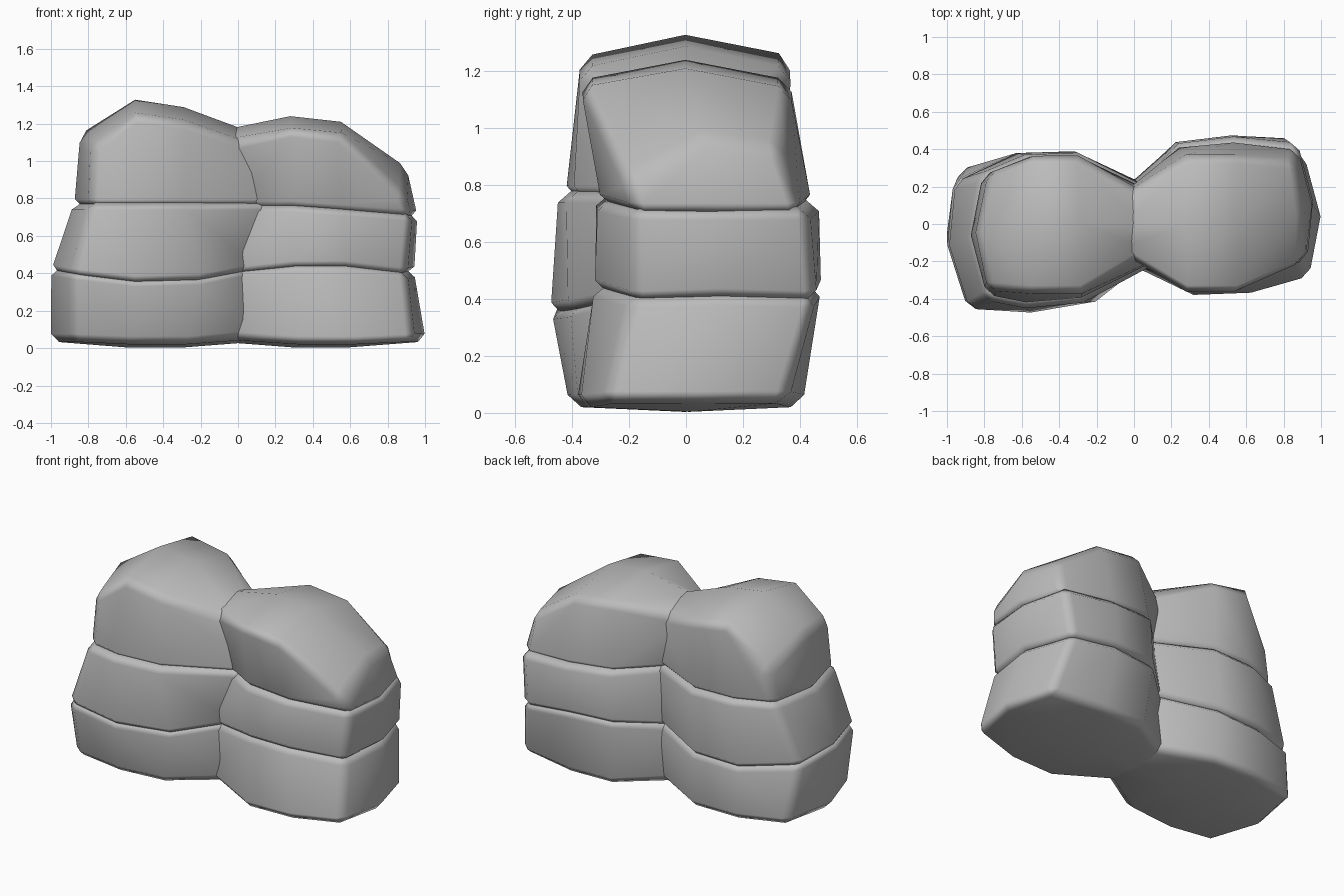
import bpy
import bmesh
from mathutils import Vector

if "Cube" in bpy.data.objects:
    bpy.data.objects.remove(bpy.data.objects["Cube"], do_unlink=True)

stone = bpy.data.materials.new("grey stone")
stone.use_nodes = True
GREY = (0.5, 0.5, 0.5, 1)
stone.diffuse_color = GREY
stone.node_tree.nodes["Principled BSDF"].inputs["Base Color"].default_value = GREY

CHAMFER = 0.042


def layer(front_x, back_x, front, back, zs, end, lift=0.0, back_z=None):
    """Four stations from the seam outwards, each with a front, middle and back point."""
    rows = []
    for fx, bx, f, b, z in zip(front_x, back_x, front, back, zs):
        rows.append([Vector((fx, f, z)),
                     Vector(((fx + bx) / 2, (f + b) / 2, z + lift)),
                     Vector((bx, b, z))])
    rows[3][1].x, rows[3][1].z = end
    if back_z is not None:
        rows[3][2].z = back_z
    # push the inner end into the neighbouring stack
    for j in range(3):
        rows[0][j] += (rows[0][j] - rows[1][j]) * 0.35
    return rows


def rock(name, low, high, drop=0.0, tuck=1.0):
    """Drop sinks the underside into the rock below, tuck narrows it."""
    bm = bmesh.new()
    bottom = [[bm.verts.new((p.x, p.y * tuck, p.z - drop)) for p in row] for row in low]
    top = [[bm.verts.new(p) for p in row] for row in high]
    # top and bottom caps
    for g in (bottom, top):
        for i in range(3):
            for j in range(2):
                bm.faces.new((g[i][j], g[i + 1][j], g[i + 1][j + 1], g[i][j + 1]))
    # side walls around the rim
    rim = [(i, 0) for i in range(4)] + [(3, 1)] + [(i, 2) for i in (3, 2, 1, 0)] + [(0, 1)]
    worn = []
    for (a, b), (c, d) in zip(rim, rim[1:] + rim[:1]):
        bm.faces.new((bottom[a][b], bottom[c][d], top[c][d], top[a][b]))
        worn += [bm.edges.get((g[a][b], g[c][d])) for g in (bottom, top)]
    # chamfer the rims and the two outer corners
    worn += [bm.edges.get((bottom[3][j], top[3][j])) for j in (0, 2)]
    bmesh.ops.recalc_face_normals(bm, faces=bm.faces)
    bmesh.ops.bevel(bm, geom=worn, offset=CHAMFER, segments=1, affect='EDGES',
                    profile=0.5, clamp_overlap=False)
    for f in bm.faces:
        f.smooth = True
    mesh = bpy.data.meshes.new(name)
    bm.to_mesh(mesh)
    bm.free()
    mesh.materials.append(stone)
    ob = bpy.data.objects.new(name, mesh)
    bpy.context.collection.objects.link(ob)
    ob.modifiers.new("even_shading", 'WEIGHTED_NORMAL')


# tall stack on the right-hand side of the model
tall = [
    layer((0, -.27, -.58, -.89), (0, -.3, -.62, -.93),
          (-.23, -.38, -.41, -.38), (.23, .38, .38, .3),
          (.045, .022, .022, .035), (-1.0, .035), -.018),
    layer((0, -.2, -.55, -.89), (0, -.32, -.63, -.97),
          (-.25, -.41, -.475, -.46), (.24, .39, .38, .22),
          (.42, .38, .37, .41), (-1.0, .43)),
    layer((.16, -.28, -.58, -.79), (.06, -.3, -.58, -.82),
          (-.19, -.42, -.445, -.4), (.2, .38, .37, .27),
          (.78, .78, .78, .78), (-.875, .78)),
    layer((0, -.28, -.55, -.78), (0, -.3, -.55, -.77),
          (-.2, -.37, -.37, -.35), (.2, .365, .365, .27),
          (1.1, 1.21, 1.25, 1.08), (-.845, 1.14), .078, .97),
]

# short stack on the left-hand side of the model
short = [
    layer((0, .32, .63, .94), (0, .26, .56, .92),
          (-.23, -.385, -.375, -.29), (.24, .4, .41, .35),
          (.045, .022, .022, .035), (1.005, .035), -.018),
    layer((0, .3, .58, .9), (0, .22, .52, .84),
          (-.22, -.32, -.32, -.19), (.24, .44, .475, .46),
          (.42, .45, .45, .41), (.94, .42)),
    layer((.1, .28, .56, .93), (.04, .24, .53, .88),
          (-.2, -.31, -.31, -.19), (.22, .43, .465, .43),
          (.77, .77, .75, .72), (.96, .72)),
    layer((0, .28, .55, .89), (0, .28, .55, .86),
          (-.2, -.37, -.37, -.22), (.2, .365, .365, .33),
          (1.11, 1.17, 1.14, .82), (.9, .965), .07, .93),
]

for side, stack in (("tall", tall), ("short", short)):
    rock(side + "_base_rock", stack[0], stack[1])
    rock(side + "_middle_rock", stack[1], stack[2], drop=0.025)
    rock(side + "_top_rock", stack[2], stack[3], drop=0.025, tuck=0.95)
